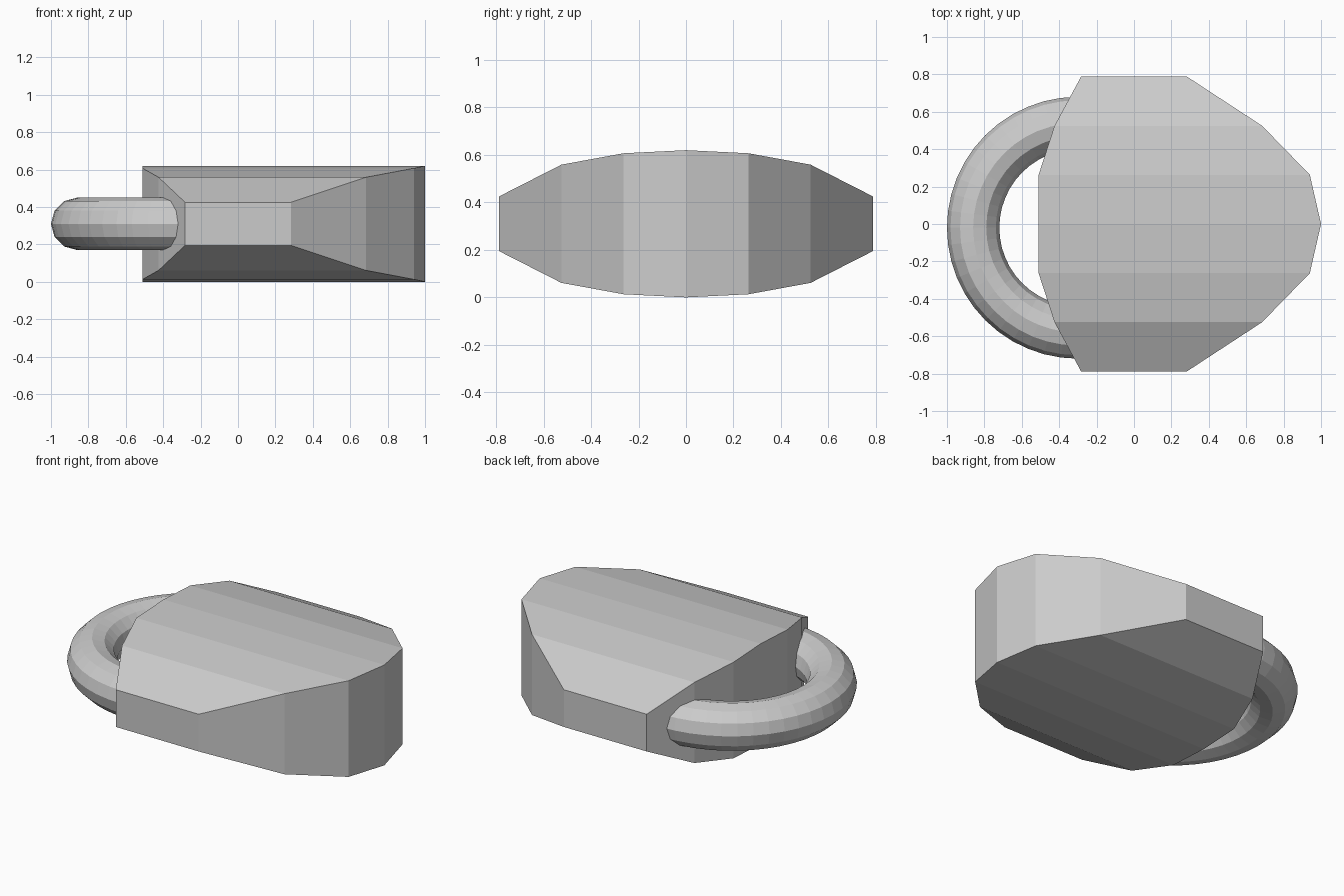
import bpy, bmesh

if "Cube" in bpy.data.objects:
    bpy.data.objects.remove(bpy.data.objects["Cube"])

MID_Z = 0.31

# Padlock body: rectangular sections lofted along y (y, x left, x right, half height)
half = [(0.0, -0.51, 1.0, 0.31), (0.263, -0.51, 0.94, 0.297),
        (0.525, -0.425, 0.685, 0.249), (0.788, -0.283, 0.283, 0.115)]
sections = [(-y, a, b, h) for y, a, b, h in reversed(half[1:])] + half

bm = bmesh.new()
rings = [[bm.verts.new((x, y, MID_Z + s * h))
          for x, s in ((a, -1), (b, -1), (b, 1), (a, 1))]
         for y, a, b, h in sections]
for r0, r1 in zip(rings, rings[1:]):
    for i in range(4):
        j = (i + 1) % 4
        bm.faces.new((r0[i], r0[j], r1[j], r1[i]))
bm.faces.new(rings[0])
bm.faces.new(rings[-1])
bmesh.ops.recalc_face_normals(bm, faces=bm.faces)
mesh = bpy.data.meshes.new("lock_body")
bm.to_mesh(mesh)
bm.free()
body = bpy.data.objects.new("lock_body", mesh)
bpy.context.collection.objects.link(body)

# Shackle ring, partly sunk into the body
bpy.ops.mesh.primitive_torus_add(major_segments=48, minor_segments=12,
                                 major_radius=0.56, minor_radius=0.14,
                                 location=(-0.30, -0.02, MID_Z))
bpy.context.object.name = "shackle"
